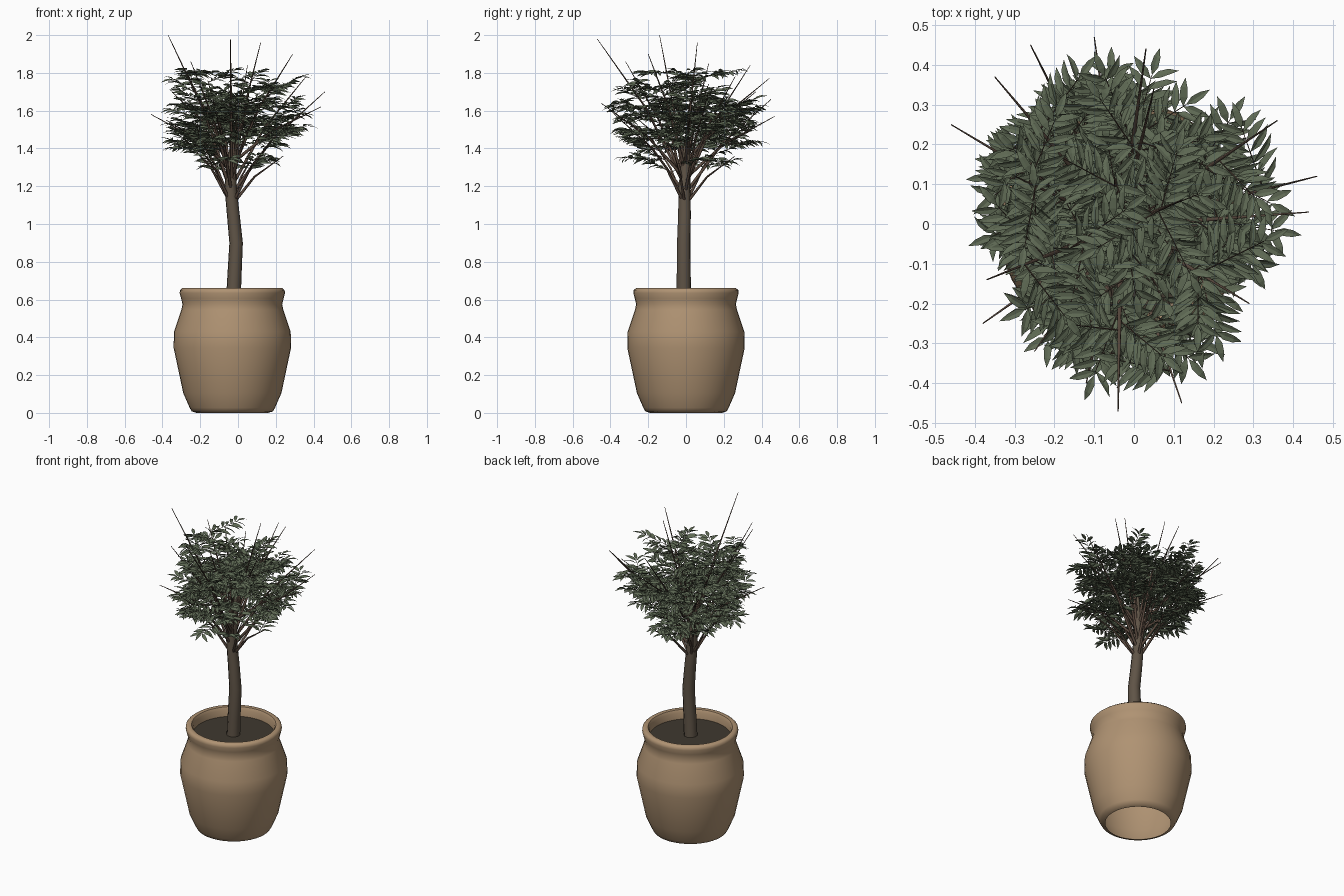
import bpy, bmesh, math, random
from mathutils import Vector

if "Cube" in bpy.data.objects:
    bpy.data.objects.remove(bpy.data.objects["Cube"])

random.seed(7)
CX = -0.03  # pot axis


def material(name, rgb):
    m = bpy.data.materials.new(name)
    m.diffuse_color = (*rgb, 1)
    m.use_nodes = True
    m.node_tree.nodes["Principled BSDF"].inputs["Base Color"].default_value = m.diffuse_color
    return m


def make(name, bm, mat, smooth=None):
    me = bpy.data.meshes.new(name)
    bm.to_mesh(me)
    bm.free()
    ob = bpy.data.objects.new(name, me)
    bpy.context.collection.objects.link(ob)
    me.materials.append(mat)
    if smooth:
        bpy.ops.object.select_all(action='DESELECT')
        ob.select_set(True)
        bpy.context.view_layer.objects.active = ob
        bpy.ops.object.shade_smooth_by_angle(angle=math.radians(smooth))
    return ob


def lathe(bm, profile, sides):
    rings = [[bm.verts.new((CX + r * math.cos(2 * math.pi * i / sides),
                            r * math.sin(2 * math.pi * i / sides), z))
              for i in range(sides)] for r, z in profile]
    for a, b in zip(rings, rings[1:]):
        for i in range(sides):
            j = (i + 1) % sides
            bm.faces.new((a[i], a[j], b[j], b[i]))


def tube(bm, pts, radii, sides):
    pts = [Vector(p) for p in pts]
    rings = []
    for k, (p, r) in enumerate(zip(pts, radii)):
        d = (pts[min(k + 1, len(pts) - 1)] - pts[max(k - 1, 0)]).normalized()
        u = d.cross(Vector((0.13, 1, 0.07))).normalized()
        v = d.cross(u)
        rings.append([bm.verts.new(p + r * (math.cos(a) * u + math.sin(a) * v))
                      for a in (2 * math.pi * i / sides for i in range(sides))])
    for a, b in zip(rings, rings[1:]):
        for i in range(sides):
            j = (i + 1) % sides
            bm.faces.new((a[i], a[j], b[j], b[i]))
    bm.faces.new(rings[0][::-1])
    bm.faces.new(rings[-1])


def leaflet(bm, base, d, length, width, roll):
    side = d.cross(Vector((0, 0, 1))).normalized()
    up = side.cross(d).normalized()
    # roll the blade around its own axis
    c, s = math.cos(roll), math.sin(roll)
    side, up = side * c + up * s, up * c - side * s

    def at(t, s, h):
        return bm.verts.new(base + d * length * t + side * width * s + up * length * h)
    b, tip = at(0, 0, 0), at(1, 0, -0.12)
    l1, m1, r1 = at(0.33, -0.5, 0.07), at(0.33, 0, 0.03), at(0.33, 0.5, 0.07)
    l2, m2, r2 = at(0.68, -0.42, 0.03), at(0.68, 0, 0), at(0.68, 0.42, 0.03)
    for f in ((b, m1, l1), (b, r1, m1), (l1, m1, m2, l2), (m1, r1, r2, m2),
              (l2, m2, tip), (m2, r2, tip)):
        bm.faces.new(f)


def crown_radius(z):
    # how far frond ends may reach at a given height
    return 0.33 - 0.9 * max(0, 1.42 - z) - 0.15 * max(0, z - 1.62)


pot_mat = material("clay", (0.43, 0.29, 0.17))
soil_mat = material("soil", (0.05, 0.04, 0.028))
bark_mat = material("bark", (0.115, 0.088, 0.062))
twig_mat = material("twig", (0.10, 0.066, 0.048))
leaf_mat = material("leaf", (0.115, 0.145, 0.09))

# pot: open base, belly, neck, rolled rim and inner lip
bm = bmesh.new()
lathe(bm, [(0.19, 0.0), (0.215, 0.008), (0.226, 0.027), (0.26, 0.105), (0.311, 0.345),
           (0.309, 0.43), (0.27, 0.545), (0.264, 0.575), (0.271, 0.605), (0.279, 0.635),
           (0.277, 0.65), (0.265, 0.66), (0.245, 0.657), (0.236, 0.64), (0.235, 0.58)], 40)
make("pot", bm, pot_mat, 50)

# soil
bm = bmesh.new()
bmesh.ops.create_circle(bm, cap_ends=True, segments=40, radius=0.236)
bmesh.ops.translate(bm, verts=bm.verts, vec=(CX, 0, 0.60))
make("soil", bm, soil_mat)

# trunk
bm = bmesh.new()
tube(bm, [(-0.025, -0.012, 0.58), (-0.02, -0.012, 0.7), (-0.01, -0.012, 0.9),
          (-0.025, -0.008, 1.05), (-0.04, -0.008, 1.2), (-0.03, 0, 1.36), (-0.02, 0.01, 1.5)],
     [0.04, 0.038, 0.036, 0.034, 0.032, 0.022, 0.008], 10)
make("trunk", bm, bark_mat, 50)

# branch tips: long spikes, low outer branches, inner upper branches
tips = [(-0.37, -0.14, 2.0), (-0.04, -0.47, 1.98), (0.12, 0.06, 1.96), (0.29, -0.2, 1.9),
        (0.03, 0.44, 1.77), (0.46, 0.12, 1.70), (0.36, 0.26, 1.78), (-0.1, 0.47, 1.57),
        (-0.46, 0.25, 1.58), (-0.35, 0.37, 1.7), (-0.26, 0.45, 1.66), (0.05, 0.34, 1.84),
        (0.12, -0.45, 1.64), (-0.38, -0.25, 1.55), (0.44, 0.03, 1.62), (-0.12, -0.4, 1.6),
        (-0.25, -0.32, 1.86), (-0.3, 0.12, 1.85),
        (0.24, -0.06, 1.36), (0.08, 0.26, 1.36), (-0.28, 0.05, 1.45), (0.2, -0.24, 1.47),
        (-0.22, 0.22, 1.47), (-0.24, -0.18, 1.45),
        (-0.05, 0.12, 1.74), (0.06, -0.16, 1.70), (-0.16, -0.06, 1.76), (-0.03, 0.02, 1.68),
        (0.0, -0.06, 1.60), (0.06, 0.05, 1.66), (-0.12, 0.05, 1.58)]

branches, stems, leaves = bmesh.new(), bmesh.new(), bmesh.new()
for n, tip in enumerate(tips):
    tip = Vector(tip)
    low = tip.z < 1.5
    start = Vector((-0.033, -0.005, 1.1 if low else 1.16 + 0.04 * (n % 5)))
    out = Vector((tip.x - CX, tip.y, 0))
    mid = start.lerp(tip, 0.5) - out * 0.06 + Vector((0, 0, 0.02))
    tube(branches, [start, start.lerp(mid, 0.5), mid, tip],
         [0.009, 0.0075, 0.0055, 0.0015], 6)
    azimuth = math.atan2(out.y, out.x)
    inner = out.length < 0.2

    # feathered fronds growing off the upper part of each branch
    for k in range(5):
        t = (0.5, 0.6, 0.7, 0.8, 0.95)[k] + random.uniform(-0.06, 0.04)
        spread = k * 2.4 if inner else (-1, 1)[k % 2] * random.uniform(0.1, 2.1)
        a = azimuth + spread
        e = random.uniform(0.0, 0.5)
        d = Vector((math.cos(a) * math.cos(e), math.sin(a) * math.cos(e), math.sin(e)))
        length = random.uniform(0.14, 0.2)
        extra = random.choice((-0.03, 0, 0.02, 0.06))  # ragged outline
        while True:
            p = mid.lerp(tip, (t - 0.5) * 2) if t > 0.5 else start.lerp(mid, t * 2)
            end = p + d * length
            reach = math.hypot(end.x - CX, end.y)
            if t < 0.4 or (reach < crown_radius(end.z) + extra and end.z < 1.82):
                break
            t -= 0.03
        if p.z < 1.27 + 0.06 * (k % 3):
            continue
        tube(stems, [p, end], [0.002, 0.001], 4)
        flat = d.cross(Vector((0, 0, 1))).normalized()
        for i in range(6):
            q = p.lerp(end, 0.12 + 0.165 * i)
            size = 0.088 - 0.005 * abs(i - 2)
            for s in (-1, 1):
                ld = d * 0.6 + flat * s * 0.8 + Vector((0, 0, random.uniform(-0.35, 0.15)))
                leaflet(leaves, q, ld.normalized(), size, 0.021, random.uniform(-0.8, 0.8))
        leaflet(leaves, end, (d - Vector((0, 0, 0.15))).normalized(), 0.07, 0.02, 0)

make("branches", branches, twig_mat, 60)
make("frond_stems", stems, twig_mat)
make("leaves", leaves, leaf_mat)
